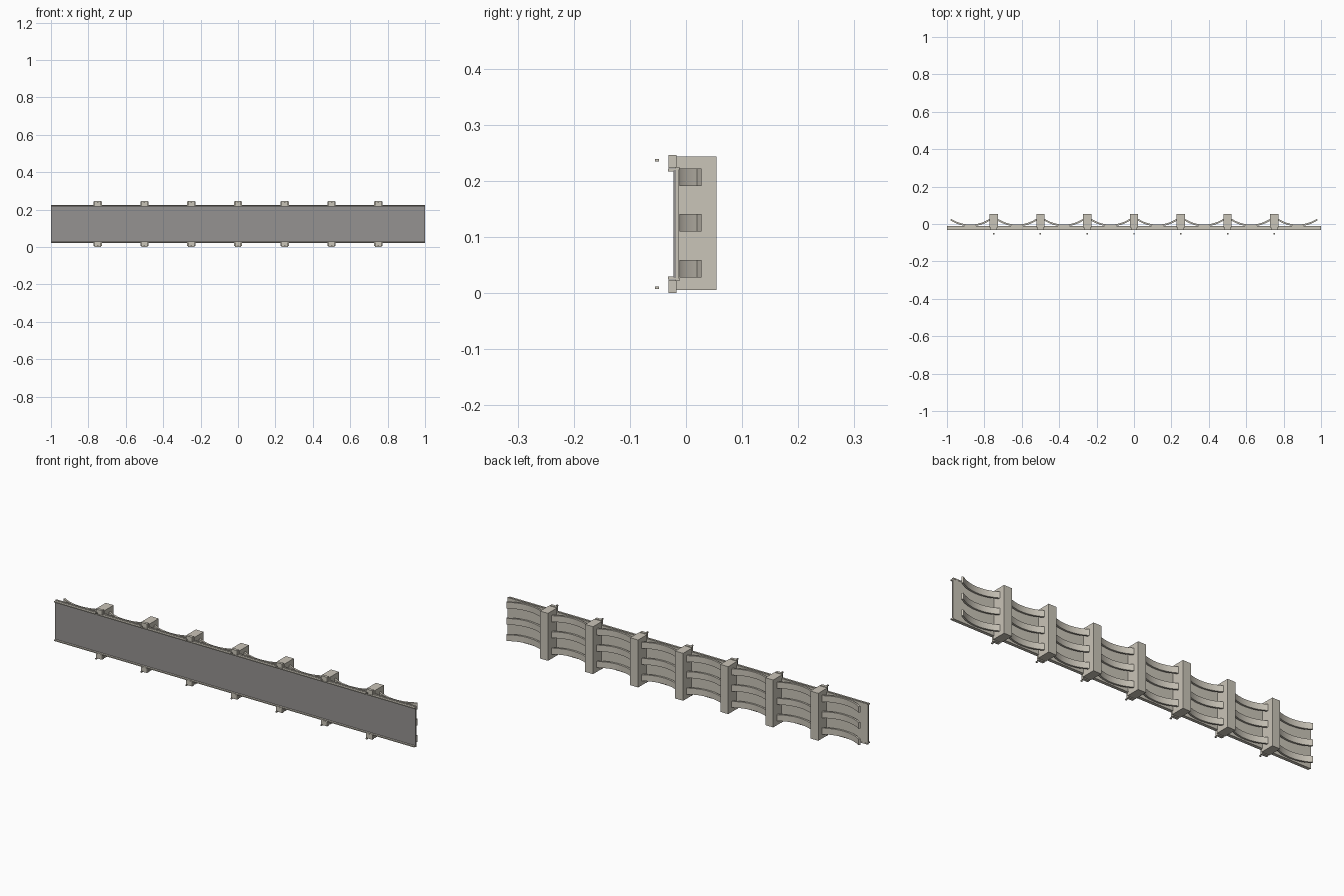
import bpy
import bmesh
import math

default = bpy.data.objects.get("Cube")
if default:
    bpy.data.objects.remove(default, do_unlink=True)


def make_material(name, rgb):
    mat = bpy.data.materials.new(name)
    mat.use_nodes = True
    color = (*rgb, 1.0)
    mat.diffuse_color = color
    mat.node_tree.nodes["Principled BSDF"].inputs["Base Color"].default_value = color
    return mat


BEIGE = make_material("warm beige", (0.59, 0.555, 0.48))
GREY = make_material("sheet grey", (0.30, 0.29, 0.285))

MID = 0.123  # height of the horizontal mirror plane


def finish(name, bm, mat):
    bmesh.ops.recalc_face_normals(bm, faces=bm.faces)
    mesh = bpy.data.meshes.new(name)
    bm.to_mesh(mesh)
    bm.free()
    mesh.materials.append(mat)
    obj = bpy.data.objects.new(name, mesh)
    bpy.context.collection.objects.link(obj)
    return obj


def box(name, x, y, z, mat=BEIGE):
    """Box from (min, max) pairs on each axis."""
    bm = bmesh.new()
    bmesh.ops.create_cube(bm, size=1)
    for v in bm.verts:
        for axis, (lo, hi) in enumerate((x, y, z)):
            v.co[axis] = lo if v.co[axis] < 0 else hi
    return finish(name, bm, mat)


def mirrored_boxes(name, x, y, z):
    """One box at the top and its mirror at the bottom."""
    box("upper_" + name, x, y, z)
    box("lower_" + name, x, y, (2 * MID - z[1], 2 * MID - z[0]))


def strap(name, cx, z0, z1, radius=0.195, thick=0.009, half=0.58, steps=16):
    """Bowed flat band, its ends curving away from the panel."""
    cy = radius - 0.012
    angles = [-half + 2 * half * i / steps for i in range(steps + 1)]
    outer = [(radius, a) for a in angles]
    inner = [(radius - thick, a) for a in reversed(angles)]
    rim = [(cx + r * math.sin(a), cy - r * math.cos(a)) for r, a in outer + inner]
    bm = bmesh.new()
    low = [bm.verts.new((x, y, z0)) for x, y in rim]
    high = [bm.verts.new((x, y, z1)) for x, y in rim]
    count = len(rim)
    for i in range(count):
        j = (i + 1) % count
        bm.faces.new((low[i], low[j], high[j], high[i]))
    for ring in (low, high):
        for i in range(steps):
            k = count - 1 - i
            bm.faces.new((ring[i], ring[i + 1], ring[k - 1], ring[k]))
    obj = finish(name, bm, BEIGE)
    bpy.ops.object.select_all(action="DESELECT")
    obj.select_set(True)
    bpy.context.view_layer.objects.active = obj
    bpy.ops.object.shade_smooth_by_angle()


# Panel: grey facing sheet on a beige backing, with edge rails
box("facing_sheet", (-1, 1), (-0.022, -0.018), (0.027, 0.219), GREY)
box("panel_backing", (-1, 1), (-0.0185, -0.013), (0.024, 0.222))
mirrored_boxes("rail", (-1, 1), (-0.032, -0.013), (0.217, 0.222))
mirrored_boxes("rail_lip", (-1, 1), (-0.020, -0.012), (0.219, 0.225))

# Posts with clips and small pins at top and bottom
for i in range(7):
    cx = (i - 3) * 0.25
    box(f"post_{i + 1}", (cx - 0.022, cx + 0.022), (-0.018, 0.054), (0.005, 0.243))
    mirrored_boxes(f"clip_{i + 1}", (cx - 0.017, cx + 0.017), (-0.031, -0.017), (0.223, 0.246))
    mirrored_boxes(f"pin_{i + 1}", (cx - 0.004, cx + 0.004), (-0.055, -0.048), (0.234, 0.239))

# Three bowed straps in every bay
for i in range(8):
    cx = (i - 3.5) * 0.25
    for label, zc in (("lower", 0.043), ("middle", 0.125), ("upper", 0.206)):
        strap(f"{label}_strap_{i + 1}", cx, zc - 0.0155, zc + 0.0155)
